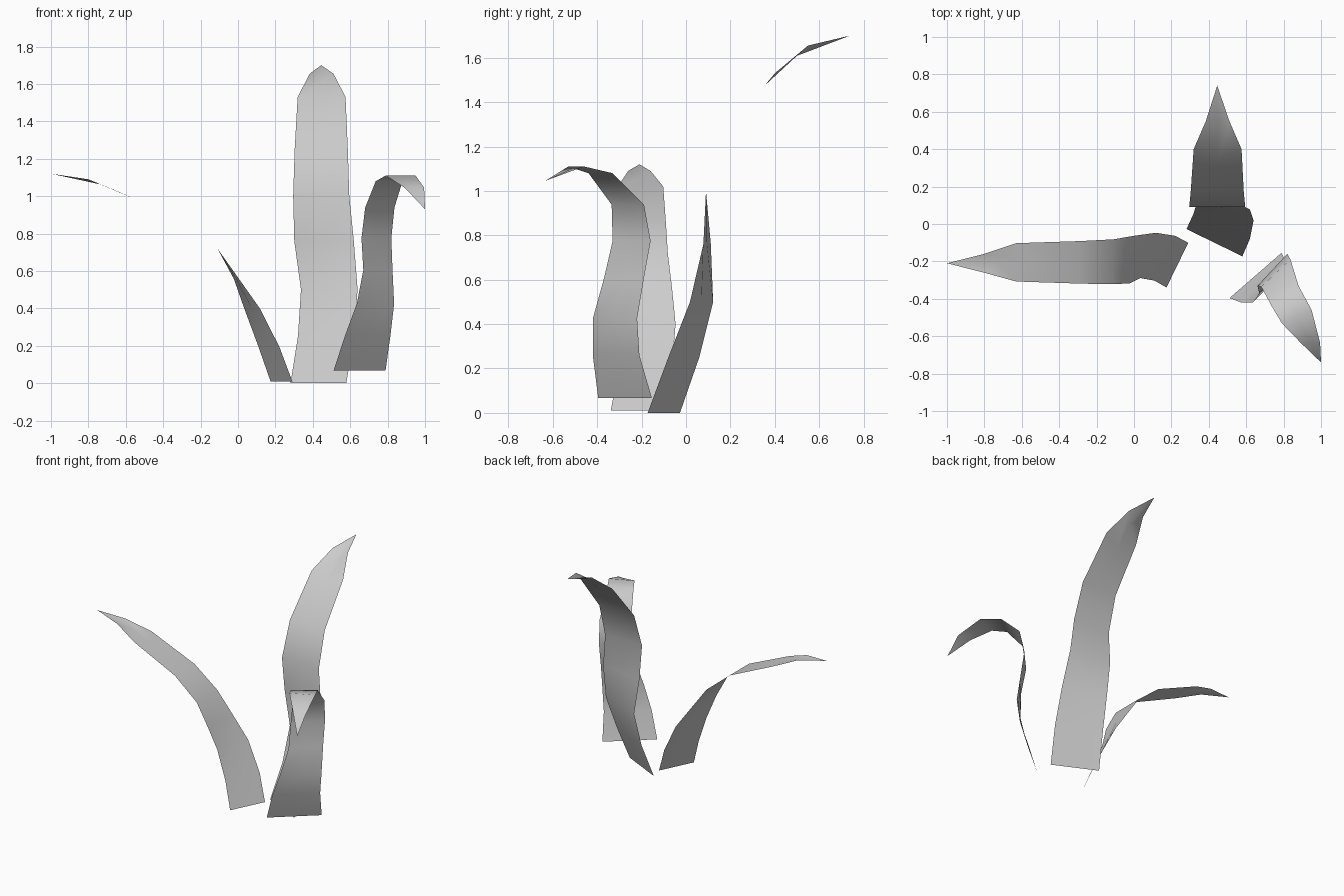
import bpy
from math import cos, sin, radians

if "Cube" in bpy.data.objects:
    bpy.data.objects.remove(bpy.data.objects["Cube"])

# Shared taper: half width, twist and midrib lag per row for the two straight blades
WIDTHS = (.166, .165, .16, .16, .15, .142, .128, .063)
TWIST = (-26, -25, -19, -6, 0, 0, 0, 0)
LAG = {6: .2, 7: .4}


def blade(name, spine, widths, angles, lag):
    """Ribbon along a spine (last point is the tip), three points across."""
    verts, faces = [], []
    rows = len(spine) - 1
    for i in range(rows):
        x, y, z = spine[i]
        dx = widths[i] * cos(radians(angles[i]))
        dy = widths[i] * sin(radians(angles[i]))
        # the midrib trails back along the spine where the blade folds
        f = lag.get(i, 0)
        mid = [p + f * (q - p) for p, q in zip(spine[i], spine[max(i - 1, 0)])]
        verts += [(x - dx, y - dy, z), mid, (x + dx, y + dy, z)]
    for i in range(rows - 1):
        for k in (3 * i, 3 * i + 1):
            faces.append((k, k + 1, k + 4, k + 3))
    # pointed tip
    t = len(verts)
    verts.append(spine[-1])
    faces += [(t - 3, t - 2, t), (t - 2, t - 1, t)]
    mesh = bpy.data.meshes.new(name)
    mesh.from_pydata(verts, [], faces)
    mesh.shade_smooth()
    bpy.context.collection.objects.link(bpy.data.objects.new(name, mesh))


# Tall blade leaning back
blade("tall_back_blade",
      [(.43, -.1, 0), (.47, -.01, .25), (.488, .07, .5), (.46, .095, .76),
       (.445, .09, 1), (.445, .17, 1.25), (.447, .4, 1.53), (.447, .55, 1.655),
       (.445, .74, 1.7)],
      WIDTHS, TWIST, LAG)

# Blade arching to the left, the same taper at a smaller scale
blade("left_blade",
      [(.232, -.22, .01), (.165, -.183, .195), (.075, -.168, .4), (-.01, -.19, .56),
       (-.11, -.202, .72), (-.29, -.205, .868), (-.63, -.205, 1.02), (-.8, -.21, 1.09),
       (-1, -.21, 1.12)],
      [w * .8 for w in WIDTHS], [90 + a for a in TWIST], LAG)

# Blade curling over at the front right
blade("front_right_blade",
      [(.65, -.275, .068), (.695, -.315, .26), (.735, -.32, .425), (.748, -.28, .605),
       (.74, -.245, .775), (.758, -.262, .938), (.808, -.385, 1.08), (.87, -.495, 1.11),
       (.943, -.635, 1.045), (1, -.74, .93)],
      (.184, .16, .141, .119, .117, .107, .09, .087, .052),
      (41, 41, 45, 49, 47, 43, 37, 24, 0), {})
